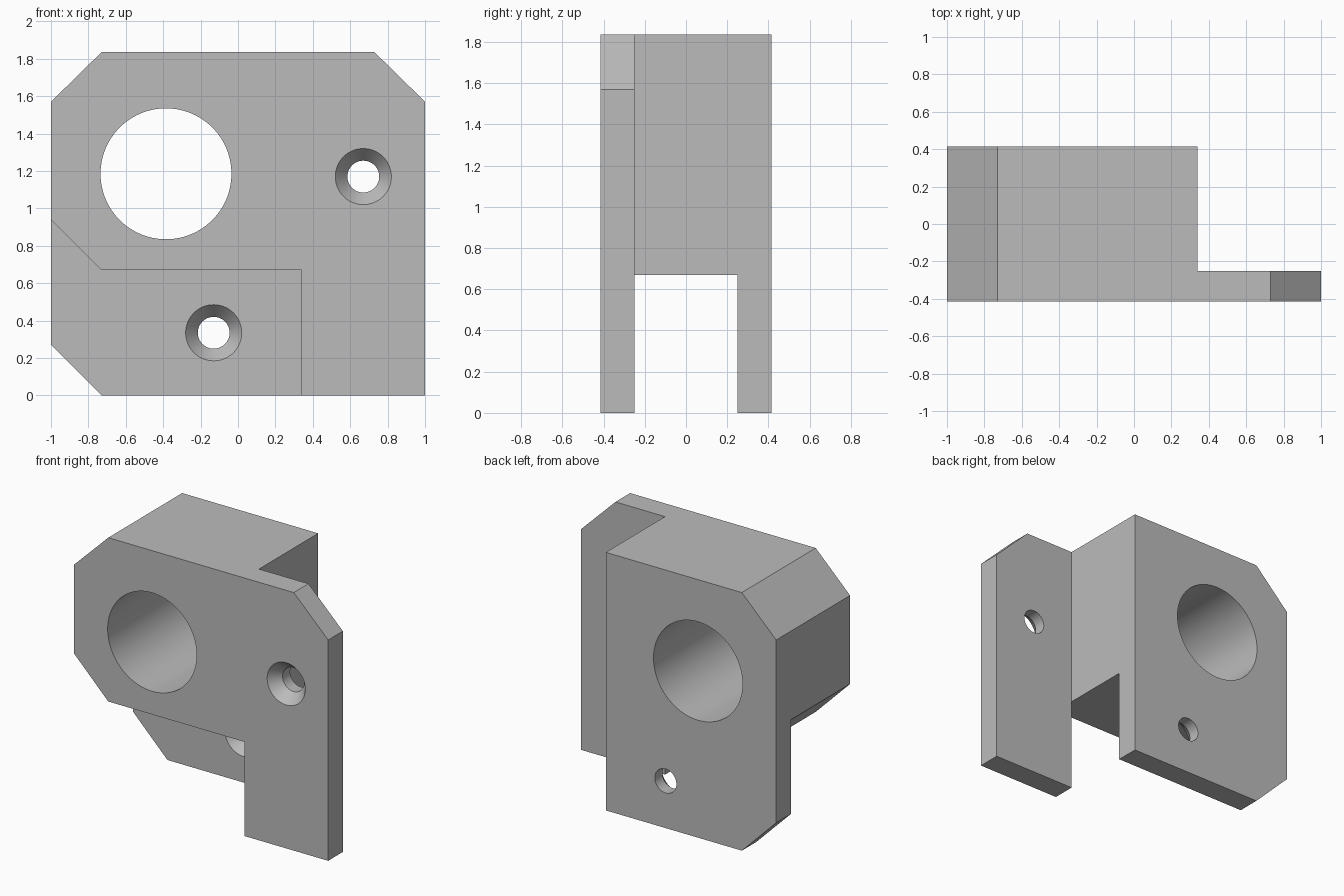
import bpy, bmesh, math
from mathutils import Matrix, Vector

cube = bpy.data.objects.get("Cube")
if cube:
    bpy.data.objects.remove(cube, do_unlink=True)

FRONT, BACK = -0.415, 0.415      # outer faces
INNER_FRONT, INNER_BACK = -0.25, 0.25  # inner faces of the two plates
STEP_X, STEP_Z = 0.34, 0.67      # edges of the thick body

grey = bpy.data.materials.new("plain grey")
grey.use_nodes = True
colour = (0.5, 0.5, 0.5, 1)
grey.diffuse_color = colour
grey.node_tree.nodes["Principled BSDF"].inputs["Base Color"].default_value = colour


def finish(name, bm):
    bmesh.ops.recalc_face_normals(bm, faces=bm.faces)
    mesh = bpy.data.meshes.new(name)
    bm.to_mesh(mesh)
    bm.free()
    mesh.materials.append(grey)
    obj = bpy.data.objects.new(name, mesh)
    bpy.context.collection.objects.link(obj)
    return obj


def prism(name, outline, y0, y1):
    """Extrude an x-z outline from y0 to y1."""
    bm = bmesh.new()
    face = bm.faces.new([bm.verts.new((x, y0, z)) for x, z in outline])
    new = bmesh.ops.extrude_face_region(bm, geom=[face])["geom"]
    verts = [v for v in new if isinstance(v, bmesh.types.BMVert)]
    bmesh.ops.translate(bm, verts=verts, vec=(0, y1 - y0, 0))
    return finish(name, bm)


def drill(name, x, z, profile, segments=64):
    """Turn a (radius, y) profile about a front-to-back axis."""
    bm = bmesh.new()
    rings = []
    for r, y in profile:
        angles = [2 * math.pi * i / segments for i in range(segments)]
        rings.append([bm.verts.new((x + r * math.cos(a), y, z + r * math.sin(a)))
                      for a in angles])
    for a, b in zip(rings, rings[1:]):
        for i in range(segments):
            j = (i + 1) % segments
            bm.faces.new((a[i], a[j], b[j], b[i]))
    bm.faces.new(rings[0])
    bm.faces.new(rings[-1])
    return finish(name, bm)


def countersunk(name, x, z, face_y):
    """Screw hole with its conical seat on the front of a plate."""
    return drill(name, x, z, [(0.15, face_y - 0.05), (0.15, face_y),
                              (0.085, face_y + 0.08), (0.085, face_y + 0.3)])


# Full-depth block with chamfered corners
bracket = prism("bracket", [(-1, 0.27), (-1, 1.57), (-0.73, 1.835), (0.73, 1.835),
                            (1, 1.57), (1, 0), (-0.73, 0)], FRONT, BACK)

cutters = [
    # Space behind the front flange
    prism("flange_cut", [(STEP_X, -1), (2, -1), (2, 3), (STEP_X, 3)], INNER_FRONT, 1),
    # Space in front of the back flange, under the body
    prism("under_cut", [(-1.2, 1.14), (-0.73, STEP_Z), (STEP_X, STEP_Z),
                        (STEP_X, -1), (-1.2, -1)], -1, INNER_BACK),
    # Large bore and the two screw holes
    drill("bore_cut", -0.385, 1.185, [(0.35, -1), (0.35, 1)], 96),
    countersunk("front_screw_cut", 0.67, 1.17, FRONT),
    countersunk("back_screw_cut", -0.13, 0.335, INNER_BACK),
]

bpy.context.view_layer.objects.active = bracket
for cutter in cutters:
    cutter.hide_render = True
    mod = bracket.modifiers.new(cutter.name, "BOOLEAN")
    mod.operation = "DIFFERENCE"
    mod.solver = "EXACT"
    mod.object = cutter
    bpy.ops.object.modifier_apply(modifier=mod.name)
    bpy.data.objects.remove(cutter, do_unlink=True)

# Smooth bores, sharp edges
bpy.ops.object.select_all(action="DESELECT")
bracket.select_set(True)
bpy.ops.object.shade_smooth_by_angle(angle=math.radians(30))
